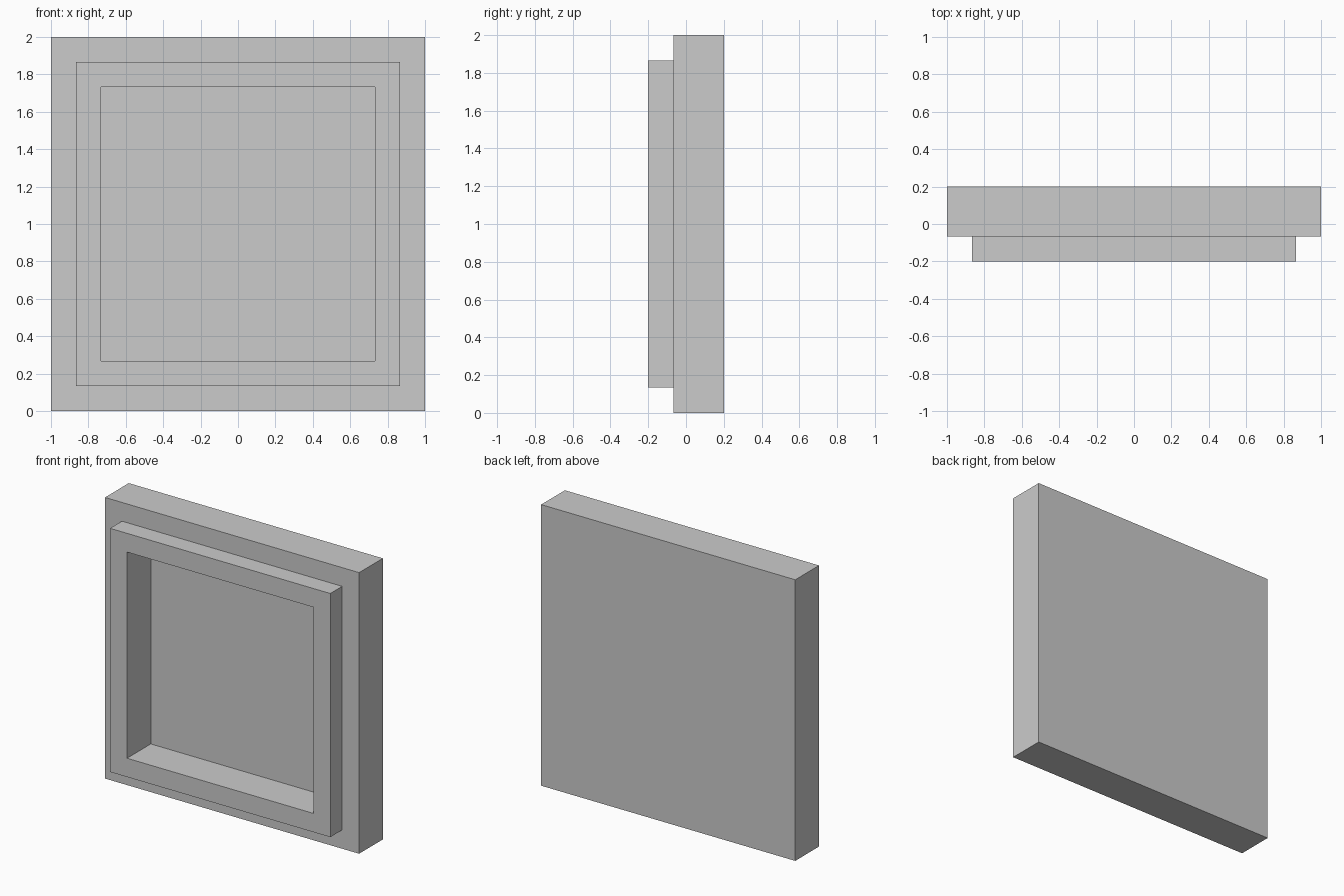
import bpy
import bmesh
from mathutils import Matrix, Vector

cube = bpy.data.objects.get("Cube")
if cube:
    bpy.data.objects.remove(cube, do_unlink=True)

SIZE = 2.0
STEP = SIZE / 15        # rim width and raised height
SLAB = 2 * STEP         # slab thickness

# Plain grey material
grey = bpy.data.materials.new("plain_grey")
grey.use_nodes = True
colour = (0.6, 0.6, 0.6, 1.0)
grey.diffuse_color = colour
grey.node_tree.nodes["Principled BSDF"].inputs["Base Color"].default_value = colour


def step_face(bm, face, inset, push):
    """Inset a face, then extrude the inner face along -y by push."""
    bmesh.ops.inset_individual(bm, faces=[face], thickness=inset, use_even_offset=True)
    inner = bmesh.ops.extrude_discrete_faces(bm, faces=[face])["faces"][0]
    bmesh.ops.translate(bm, verts=inner.verts[:], vec=Vector((0, -push, 0)))
    return inner


# Square slab, its back flush with the rear of the model
bm = bmesh.new()
centre_y = 1.5 * STEP - SLAB / 2
bmesh.ops.create_cube(bm, size=1.0, matrix=Matrix.Translation((0, centre_y, SIZE / 2))
                      @ Matrix.Diagonal((SIZE, SLAB, SIZE, 1)))
front = min(bm.faces, key=lambda f: f.calc_center_median().y)

# Raised frame, then the deep square recess inside it
front = step_face(bm, front, STEP, STEP)
front = step_face(bm, front, STEP, -2 * STEP)

bmesh.ops.recalc_face_normals(bm, faces=bm.faces[:])
mesh = bpy.data.meshes.new("recessed_panel")
bm.to_mesh(mesh)
bm.free()
mesh.materials.append(grey)
panel = bpy.data.objects.new("recessed_panel", mesh)
bpy.context.collection.objects.link(panel)
